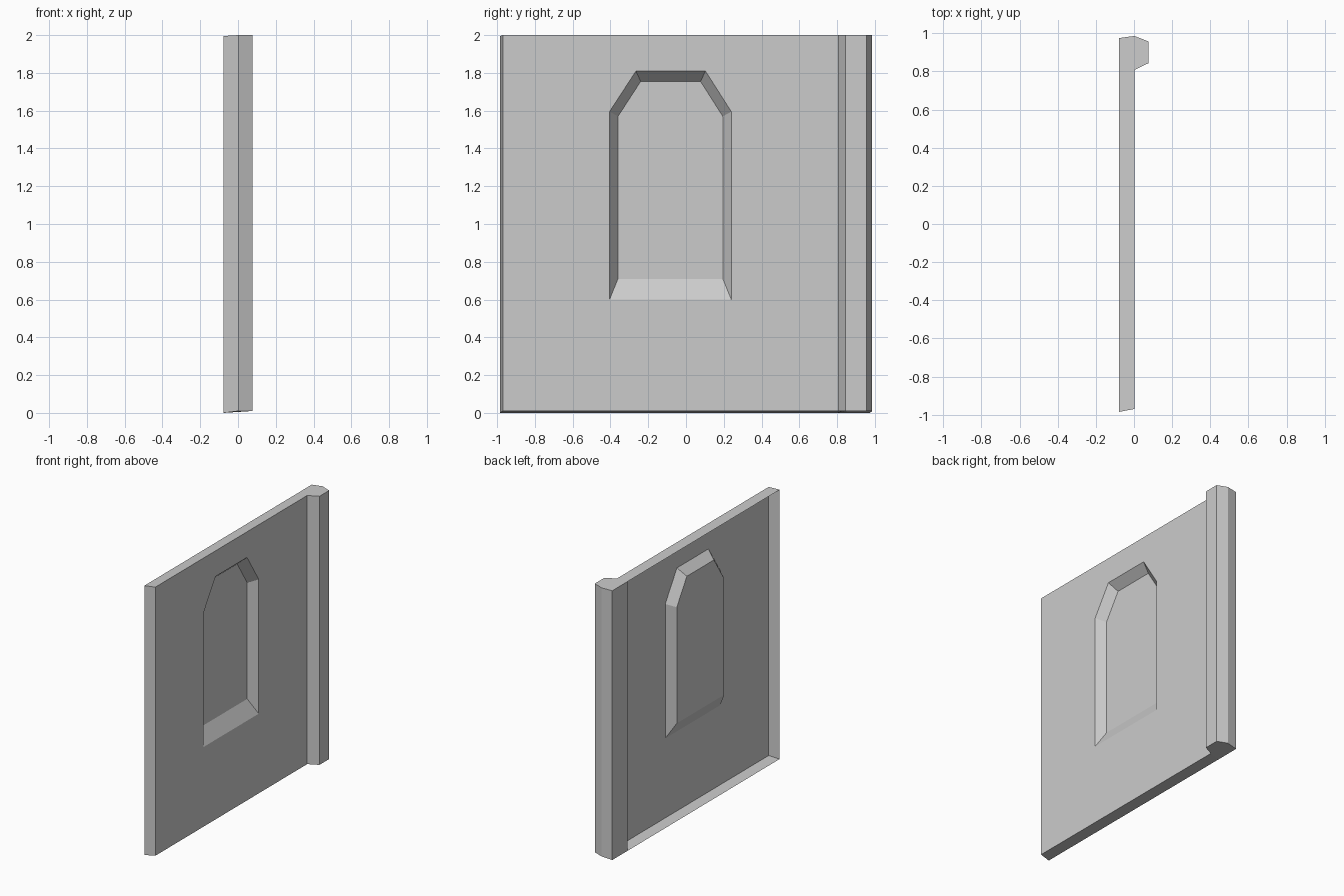
import bpy, bmesh
from mathutils import Vector

if "Cube" in bpy.data.objects:
    bpy.data.objects.remove(bpy.data.objects["Cube"])

BACK, FACE, RIB, PANE = -0.078, 0.002, 0.077, -0.061


def bottom(x):
    return 0.0 if x < -0.01 else 0.01


def top(x):
    return 1.995 if x < -0.01 else 2.0


def finish(name, bm):
    me = bpy.data.meshes.new(name)
    bm.to_mesh(me)
    bm.free()
    ob = bpy.data.objects.new(name, me)
    bpy.context.collection.objects.link(ob)
    return ob


def prism(bm, profile, walls):
    """Counter-clockwise xy profile with caps; only the chosen side walls are built."""
    lo = [bm.verts.new((x, y, bottom(x))) for x, y in profile]
    hi = [bm.verts.new((x, y, top(x))) for x, y in profile]
    n = len(profile)
    bm.faces.new(hi)
    bm.faces.new(lo[::-1])
    for i in walls:
        j = (i + 1) % n
        bm.faces.new((lo[i], lo[j], hi[j], hi[i]))


# window outlines in (y, z): opening on the face, and the sunken pane
opening = [(-0.405, 0.6), (0.24, 0.6), (0.24, 1.595),
           (0.103, 1.81), (-0.265, 1.81), (-0.405, 1.595)]
pane = [(-0.36, 0.71), (0.195, 0.71), (0.195, 1.57),
        (0.077, 1.755), (-0.24, 1.755), (-0.36, 1.57)]

# panel shell, open at the back: caps and the end wall
bm = bmesh.new()
prism(bm, [(BACK, -0.985), (FACE, -0.97), (FACE, 0.807), (BACK, 0.799)], [0])
finish("panel_edges", bm)

# panel face with the window opening left out
bm = bmesh.new()
rect = [(-0.97, 0.01), (0.807, 0.01), (0.807, 2.0), (-0.97, 2.0)]
edges = []
for loop in (rect, opening):
    vs = [bm.verts.new((FACE, y, z)) for y, z in loop]
    edges += [bm.edges.new((vs[i - 1], vs[i])) for i in range(len(vs))]
bmesh.ops.triangle_fill(bm, edges=edges, use_beauty=True, normal=Vector((1, 0, 0)))
for f in bm.faces:
    f.normal_update()
    if f.normal.x < 0:
        f.normal_flip()
finish("panel_face", bm)

# sunken window with sloping jambs and sill
bm = bmesh.new()
out = [bm.verts.new((FACE, y, z)) for y, z in opening]
inn = [bm.verts.new((PANE, y, z)) for y, z in pane]
for i in range(6):
    j = (i + 1) % 6
    bm.faces.new((out[i], out[j], inn[j], inn[i]))
bm.faces.new(inn)
finish("window_recess", bm)

# six-sided post along one edge
bm = bmesh.new()
prism(bm, [(BACK, 0.799), (FACE, 0.807), (RIB, 0.844),
           (RIB, 0.957), (FACE, 0.986), (BACK, 0.975)], range(6))
finish("edge_post", bm)
